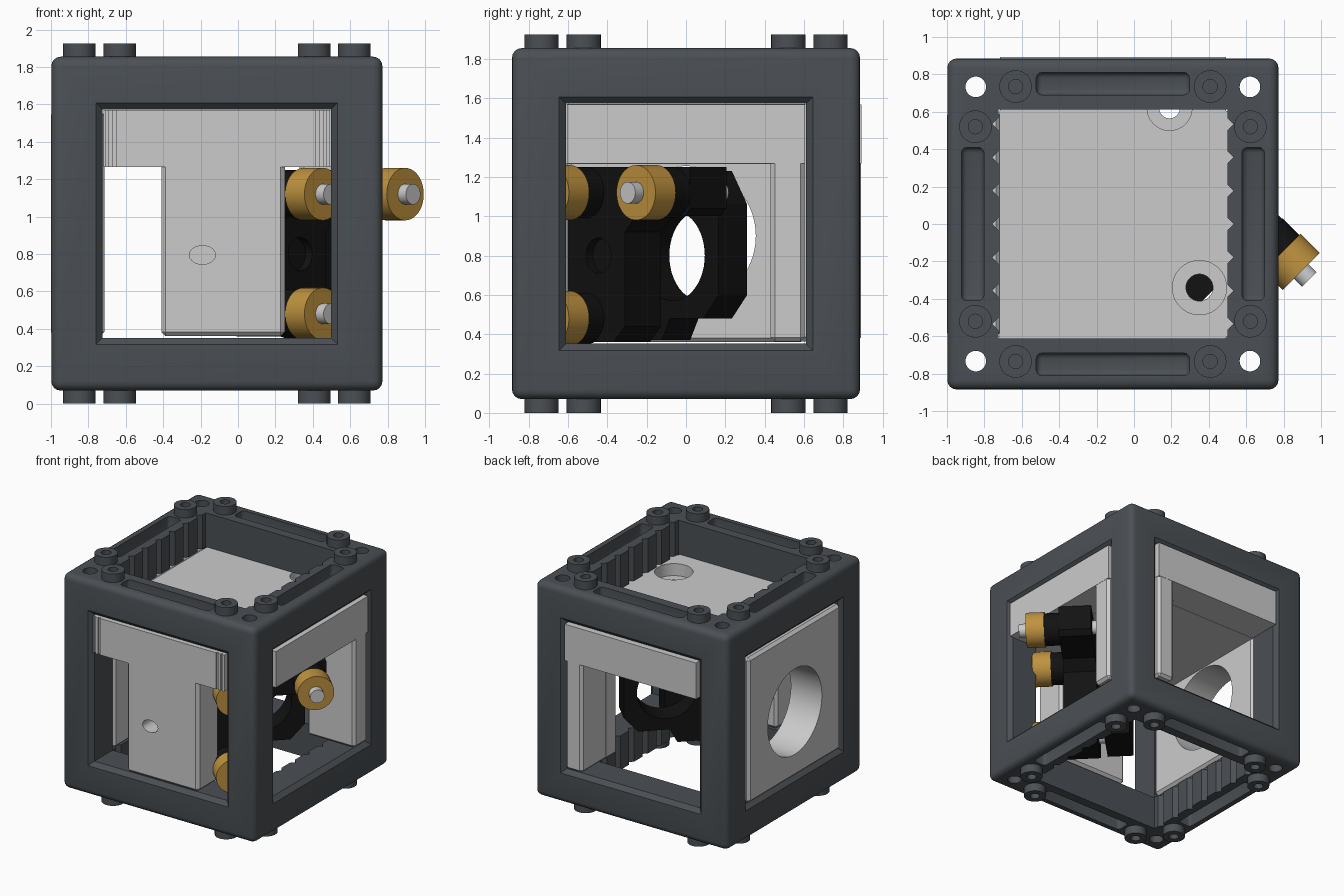
import bpy, bmesh, math
from mathutils import Matrix, Vector

if "Cube" in bpy.data.objects:
    bpy.data.objects.remove(bpy.data.objects["Cube"])

CX, CZ = -0.113, 0.9625            # frame centre in x and z
I, H = 0.61, 0.885                 # window half size, frame half size


def material(name, rgb):
    m = bpy.data.materials.new(name)
    m.diffuse_color = (*rgb, 1)
    m.use_nodes = True
    m.node_tree.nodes["Principled BSDF"].inputs["Base Color"].default_value = m.diffuse_color
    return m


DARK = material("dark_grey", (0.07, 0.08, 0.09))
BLACK = material("black", (0.006, 0.006, 0.006))
BRASS = material("brass", (0.52, 0.29, 0.05))


def finish(name, bm, mat=None, matrix=None):
    bmesh.ops.recalc_face_normals(bm, faces=bm.faces)
    me = bpy.data.meshes.new(name)
    bm.to_mesh(me)
    bm.free()
    if matrix:
        me.transform(matrix)
    if mat:
        me.materials.append(mat)
    ob = bpy.data.objects.new(name, me)
    bpy.context.collection.objects.link(ob)
    return ob


def box(name, lo, hi, mat=None, bevel=0, segs=1):
    lo, hi = Vector(lo), Vector(hi)
    bm = bmesh.new()
    bmesh.ops.create_cube(bm, size=1)
    for v in bm.verts:
        v.co = Vector([(lo[i] + hi[i]) / 2 + v.co[i] * (hi[i] - lo[i]) for i in range(3)])
    if bevel:
        bmesh.ops.bevel(bm, geom=bm.edges[:], offset=bevel, segments=segs, profile=0.5, affect='EDGES')
    return finish(name, bm, mat)


def prism(name, pts, z0, z1, mat=None, matrix=None, top=None):
    """Extrude a 2D profile from z0 to z1; an optional second profile tapers it."""
    bm = bmesh.new()
    a = [bm.verts.new((x, y, z0)) for x, y in pts]
    b = [bm.verts.new((x, y, z1)) for x, y in (top or pts)]
    bm.faces.new(a)
    bm.faces.new(b)
    n = len(a)
    for i in range(n):
        bm.faces.new((a[i], a[(i + 1) % n], b[(i + 1) % n], b[i]))
    return finish(name, bm, mat, matrix)


def circle(x, y, r, n=40, ry=None):
    return [(x + r * math.cos(2 * math.pi * i / n), y + (ry or r) * math.sin(2 * math.pi * i / n)) for i in range(n)]


def rect(hx, hy):
    return [(-hx, -hy), (hx, -hy), (hx, hy), (-hx, hy)]


def boolean(ob, other, op='DIFFERENCE'):
    m = ob.modifiers.new("bool", 'BOOLEAN')
    m.operation, m.solver, m.object = op, 'EXACT', other
    bpy.context.view_layer.objects.active = ob
    bpy.ops.object.modifier_apply(modifier=m.name)
    bpy.data.objects.remove(other)


def smooth(ob):
    bpy.ops.object.select_all(action='DESELECT')
    ob.select_set(True)
    bpy.context.view_layer.objects.active = ob
    bpy.ops.object.shade_smooth_by_angle(angle=math.radians(30))


# Cube frame: rounded box pierced by three square tunnels (tiny size offsets keep faces distinct)
frame = box("cube_frame", (CX - H, -H, CZ - 0.8925), (CX + H, H, CZ + 0.8925), DARK, 0.05, 4)
boolean(frame, box("tunnel_x", (-2, -I, CZ - I), (2, I, CZ + I)))
boolean(frame, box("tunnel_y", (CX - I - 0.001, -2, CZ - I - 0.001), (CX + I + 0.001, 2, CZ + I + 0.001)))
boolean(frame, box("tunnel_z", (CX - I - 0.002, -I - 0.002, -1), (CX + I + 0.002, I + 0.002, 3)))
centre = Matrix.Translation((CX, 0, CZ))
for k in range(4):                  # chamfered rims of the side windows
    m = centre @ Matrix.Rotation(k * math.pi / 2, 4, 'Z') @ Matrix.Rotation(math.pi / 2, 4, 'X')
    boolean(frame, prism("rim", rect(I - 0.02, I - 0.02), H - 0.055, H + 0.012, None, m, rect(I + 0.047, I + 0.047)))
for s in (1, -1):                   # slots in top and bottom
    zc = CZ + s * 0.8925
    for t in (1, -1):
        boolean(frame, box("slot", (CX - 0.41, t * 0.75 - 0.06, zc - 0.12), (CX + 0.41, t * 0.75 + 0.06, zc + 0.12), None, 0.03, 3))
        boolean(frame, box("slot", (CX + t * 0.75 - 0.06, -0.41, zc - 0.12), (CX + t * 0.75 + 0.06, 0.41, zc + 0.12), None, 0.03, 3))
for t in (1, -1):                   # corner bores and notches along two sides
    for s in (1, -1):
        boolean(frame, prism("bore", circle(CX + t * 0.733, s * 0.733, 0.055), -0.1, 2.1))
        m = centre @ Matrix.Rotation(0 if s > 0 else math.pi, 4, 'X')
        for k in range(-3, 4):
            x, y = t * I, k * 0.178
            boolean(frame, prism("notch", [(x - 0.035, y), (x, y - 0.035), (x + 0.035, y), (x, y + 0.035)], 0.5, 1.0, None, m))
smooth(frame)

# Hollow coupling studs on top and bottom
for s in (1, -1):
    for sx in (1, -1):
        for sy in (1, -1):
            for px, py in ((0.52, 0.735), (0.735, 0.52)):
                x, y = CX + sx * px, sy * py
                z0, z1 = (1.84, 1.925) if s > 0 else (0, 0.085)
                stud = prism("stud", circle(x, y, 0.087, 32), z0, z1, DARK)
                zb = 1.875 if s > 0 else -0.05
                boolean(stud, prism("socket", circle(x, y, 0.038, 24), zb, zb + 0.1))
                smooth(stud)

# Solid insert: top block reaching through the windows, side panel, leg and corner post
XL, XR, ZB, ZT = -0.719, 0.493, 1.265, 1.57
insert = box("insert_block", (XL, -0.607, ZB), (XR, 0.607, ZT))
parts = [((-0.718, -0.883, ZB + 0.001), (0.492, -0.5, ZT - 0.001)),
         ((-0.717, 0.5, ZB + 0.002), (0.491, 0.893, ZT - 0.002)),
         ((0.3, -0.604, ZB + 0.003), (0.772, 0.605, ZT - 0.003)),
         ((-1.0, -0.603, 0.36), (-0.715, 0.604, ZT - 0.004)),
         ((-0.41, -0.881, 0.361), (0.25, -0.602, ZB + 0.05)),
         ((0.33, 0.43, 0.362), (0.77, 0.603, ZB + 0.05)),
         ((0.332, 0.432, 0.364), (0.489, 0.891, ZB + 0.05))]
for lo, hi in parts:
    boolean(insert, box("part", lo, hi, None, 0.022 if lo[2] < 1 else 0), 'UNION')
YZ = Matrix(((0, 0, 1, 0), (1, 0, 0, 0), (0, 1, 0, 0), (0, 0, 0, 1)))
XZ = Matrix.Rotation(math.pi / 2, 4, 'X')
boolean(insert, prism("light_port", circle(0, 0.9, 0.355, 64), -1.1, -0.6, None, YZ))
boolean(insert, prism("leg_hole", circle(-0.19, 0.795, 0.07, 32, 0.05), 0.72, 0.95, None, XZ))
for x, y, r, R in ((0.35, -0.34, 0.072, 0.145), (0.19, 0.62, 0.055, 0.12)):
    boolean(insert, prism("hole", circle(x, y, r), 1.1, 1.7))
    boolean(insert, prism("counterbore", circle(x, y, R), 1.47, 1.7))
for x in (-0.68, 0.445):            # grip grooves on the front plate
    for d in (-0.02, 0.02):
        boolean(insert, box("groove", (x + d - 0.008, -0.95, 1.2), (x + d + 0.008, -0.87, 1.65)))
smooth(insert)

# Adjustable mirror mount at 45 degrees: local x along the plate, y up, z along the knobs
q = math.sqrt(0.5)
M = Matrix(((q, 0, q, 0), (q, 0, -q, 0), (0, 1, 0, 0), (0, 0, 0, 1)))
knobs = ((0.4525, 1.12), (-0.17, 1.12), (-0.17, 0.48))

ring = prism("mirror_plate", [(-0.3, 0.37), (0.06, 0.37), (0.12, 0.48), (0.36, 0.48), (0.47, 0.6), (0.47, 1.06),
                              (0.36, 1.23), (-0.3, 1.23)], 0.03, 0.235, BLACK, M)
boolean(ring, prism("aperture", circle(0.14, 0.8, 0.23, 48), -0.1, 0.4, None, M))
smooth(ring)

back = prism("back_plate", [(-0.3, 0.36), (0.03, 0.36), (0.11, 0.44), (0.11, 0.92), (0.19, 1.0), (0.54, 1.0),
                            (0.58, 1.04), (0.58, 1.25), (-0.3, 1.25)], 0.29, 0.55, BLACK, M)
boolean(back, prism("recess", circle(-0.08, 0.8, 0.09), 0.5, 0.7, None, M))
smooth(back)

for u, z in knobs:
    smooth(prism("knob_post", circle(u, z, 0.13), 0.54, 0.668, BLACK, M))
    smooth(prism("knob", circle(u, z, 0.14, 48), 0.666, 0.812, BRASS, M))
    smooth(prism("adjuster_pin", circle(u, z, 0.055, 32), 0.2, 0.872, None, M))
